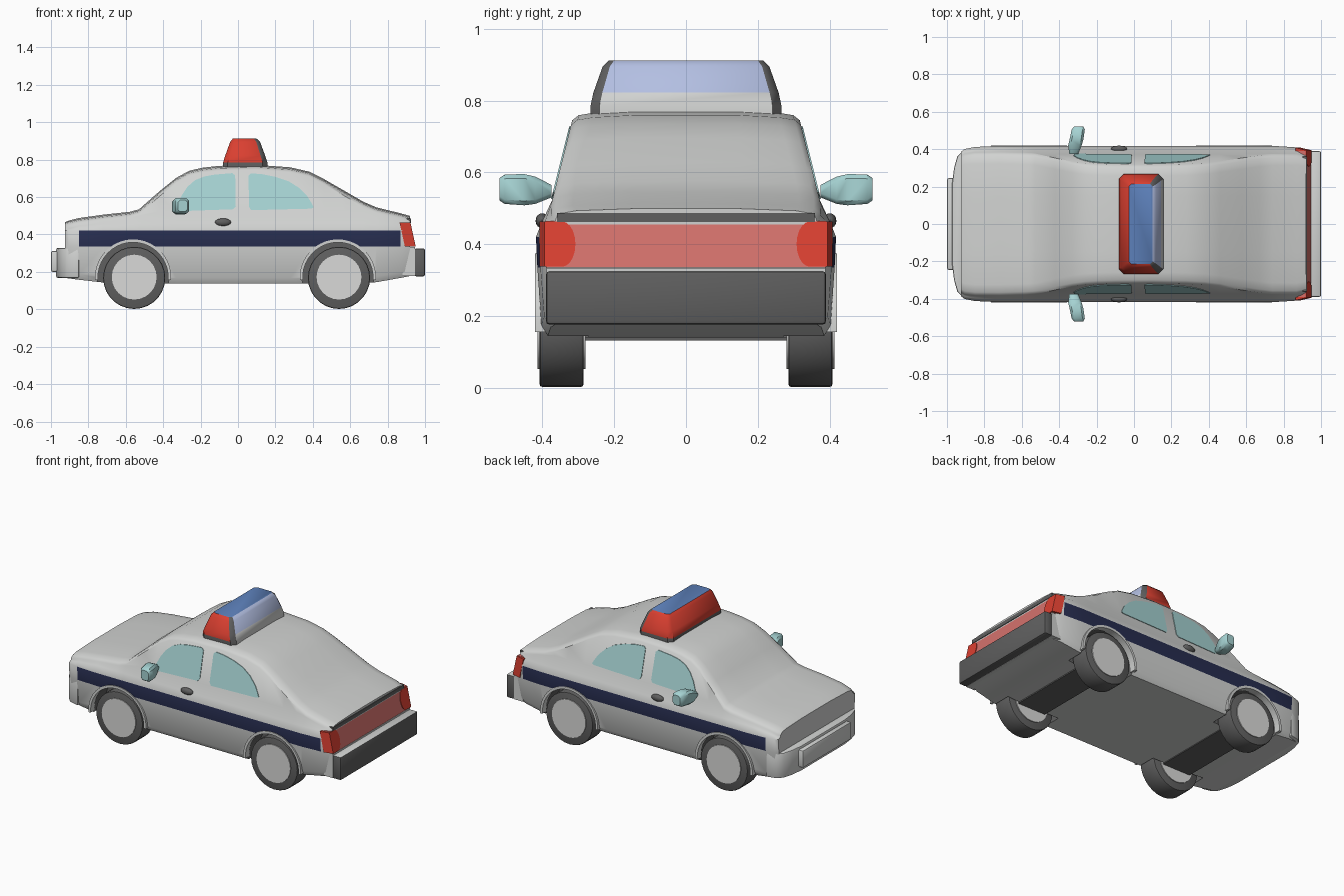
import bpy, bmesh, math
from mathutils import Vector

if "Cube" in bpy.data.objects:
    bpy.data.objects.remove(bpy.data.objects["Cube"])


def mat(name, r, g, b):
    m = bpy.data.materials.new(name)
    m.diffuse_color = (r, g, b, 1)
    m.use_nodes = True
    m.node_tree.nodes["Principled BSDF"].inputs["Base Color"].default_value = m.diffuse_color
    return m


BODY = mat("body_grey", .64, .65, .64)
DARK = mat("dark_grey", .115, .115, .115)
NAVY = mat("navy", .02, .026, .078)
GLASS = mat("teal_glass", .38, .65, .65)
RED = mat("red", .70, .05, .03)
SALMON = mat("pale_red", .66, .165, .15)
BLUE = mat("blue", .11, .22, .50)
PALE = mat("pale_blue", .45, .52, .76)
HUB = mat("hub_grey", .70, .70, .69)


def finish(name, bm, mats, bevel=0, rule=None):
    """Bevel sharp edges, colour faces by a rule and link the object."""
    bmesh.ops.recalc_face_normals(bm, faces=bm.faces[:])
    if bevel:
        edges = [e for e in bm.edges if e.calc_face_angle(0) > math.radians(40)]
        bmesh.ops.bevel(bm, geom=edges, offset=bevel, segments=2, profile=.5, affect='EDGES')
    bm.normal_update()
    if rule:
        for f in bm.faces:
            f.material_index = rule(f.calc_center_median(), f.normal)
    me = bpy.data.meshes.new(name)
    bm.to_mesh(me)
    bm.free()
    for m in mats:
        me.materials.append(m)
    ob = bpy.data.objects.new(name, me)
    bpy.context.collection.objects.link(ob)
    return ob


def loft(name, rings, mats, bevel=0, rule=None):
    """Skin a list of equal closed rings and cap both ends."""
    bm = bmesh.new()
    vs = [[bm.verts.new(p) for p in r] for r in rings]
    n = len(vs[0])
    for a, b in zip(vs, vs[1:]):
        for i in range(n):
            j = (i + 1) % n
            bm.faces.new((a[i], a[j], b[j], b[i]))
    bm.faces.new(vs[0])
    bm.faces.new(vs[-1][::-1])
    return finish(name, bm, mats, bevel, rule)


def box(name, lo, hi, mats, bevel=0, rule=None):
    ring = [(lo[0], lo[1]), (hi[0], lo[1]), (hi[0], hi[1]), (lo[0], hi[1])]
    return loft(name, [[(x, y, z) for x, y in ring] for z in (lo[2], hi[2])], mats, bevel, rule)


def circle(cx, cz, r, n):
    return [(cx + r * math.cos(math.tau * i / n), cz + r * math.sin(math.tau * i / n)) for i in range(n)]


def across(name, pts, y0, y1, mats, bevel=0):
    """Extrude an x-z outline along y."""
    return loft(name, [[(x, y, z) for x, z in pts] for y in (y0, y1)], mats, bevel)


def cabin_y(z):
    return .372 - (z - .525) * .25


# Body shell: station = x, top height, bottom height, width factor
stations = [(-.925, .467, .168, .925), (-.905, .475, .165, .96), (-.85, .489, .158, .985),
            (-.72, .507, .143, 1), (-.58, .522, .138, 1), (-.53, .535, .138, 1),
            (-.42, .632, .138, 1), (-.33, .704, .138, 1), (-.26, .742, .138, 1),
            (-.19, .758, .138, 1), (-.1, .768, .138, 1), (.1, .773, .138, 1),
            (.28, .760, .138, 1), (.38, .737, .138, 1), (.46, .697, .138, 1),
            (.58, .628, .138, 1), (.67, .576, .14, 1), (.74, .546, .145, 1),
            (.87, .514, .168, .98), (.92, .5, .178, .94)]


def section(x, zt, zb, w):
    zs = min(.525, zt - .035)
    ze = zt - .028
    half = [(.385, zb), (.403, zb + .03), (.414, .335), (.418, .42),
            (.402, min(.46, zs - .008)), (cabin_y(zs), zs), (cabin_y(ze), ze),
            (cabin_y(ze) - .018, zt - .014), (cabin_y(ze) - .06, zt - .007), (.15, zt - .001)]
    return [(x, y * w, z) for y, z in half] + [(x, -y * w, z) for y, z in reversed(half)]


def body_rule(c, n):
    stripe = .34 < c.z < .418 and -.85 < c.x < .87 and abs(n.y) > .8
    return 2 if stripe else 0


body = loft("body", [section(*s) for s in stations], [BODY, DARK, NAVY], rule=body_rule)

# Wheel wells cut into each side, lined in dark grey
AXLES = (-.555, .54)
for ax in AXLES:
    for s in (1, -1):
        cut = across("wheel_well_cutter", circle(ax - .006, .17, .192, 40), s * .272, s * .6, [BODY, DARK, NAVY])
        cut.hide_render = True
        for p in cut.data.polygons:
            p.material_index = 1
        md = body.modifiers.new("well", 'BOOLEAN')
        md.operation, md.solver, md.object = 'DIFFERENCE', 'EXACT', cut
        bpy.context.view_layer.objects.active = body
        bpy.ops.object.modifier_apply(modifier=md.name)
        bpy.data.objects.remove(cut)
    # Dark axle strip under the floor
    box("axle_strip", (ax - .1, -.285, .132), (ax + .1, .285, .14), [DARK])

# Side windows
WINDOWS = {
    "front_window": [(-.30, .525), (-.32, .535), (-.323, .56), (-.30, .61), (-.27, .655), (-.23, .69),
                     (-.18, .71), (-.125, .72), (-.03, .728), (-.015, .715), (-.012, .55), (-.025, .535)],
    "rear_window": [(.07, .53), (.058, .55), (.057, .715), (.07, .727), (.13, .722), (.20, .708), (.27, .685),
                    (.325, .65), (.37, .605), (.395, .565), (.405, .545), (.39, .538)]}

for s in (1, -1):
    for name, pts in WINDOWS.items():
        loft(name, [[(x, s * (cabin_y(z) + d), z) for x, z in pts] for d in (-.004, .004)], [GLASS])

    # Wheels with hub discs, and arch lips
    for ax in AXLES:
        across("tyre", circle(ax, .168, .166, 28), s * .285, s * .408, [DARK], .008)
        across("hub", circle(ax, .172, .12, 24), s * .28, s * .413, [HUB])
        ang = [math.radians(-4 + 188 * i / 20) for i in range(21)]
        arc = [(ax - .006 + r * math.cos(a), .17 + r * math.sin(a))
               for r, aa in ((.188, ang), (.204, ang[::-1])) for a in aa]
        across("arch_lip", arc, s * .38, s * .42, [BODY])

    # Wing mirror, leaning back and widening outward
    mirror = []
    for y, x, hw, z0, z1 in ((.375, -.322, .024, .53, .565), (.42, -.316, .036, .512, .588),
                             (.45, -.308, .037, .508, .595), (.505, -.298, .035, .512, .594),
                             (.52, -.296, .026, .522, .584)):
        c = .012
        mirror.append([(x + dx, s * y, z) for dx, z in
                       ((-hw, z0 + c), (-hw + c, z0), (hw - c, z0), (hw, z0 + c),
                        (hw, z1 - c), (hw - c, z1), (-hw + c, z1), (-hw, z1 - c))])
    loft("wing_mirror", mirror, [GLASS])

    # Door handle
    bm = bmesh.new()
    bmesh.ops.create_uvsphere(bm, u_segments=16, v_segments=8, radius=1)
    for v in bm.verts:
        v.co = Vector((v.co.x * .043 - .08, v.co.y * .018 + s * .401, v.co.z * .021 + .465))
    finish("door_handle", bm, [DARK])

    # Corner tail lamp with rounded inner edge, wrapping round the sloped panel
    lamp = [(.408, .337), (.408, .463)] + [
        (.345 - .037 * math.sin(math.pi * i / 10), .40 + .063 * math.cos(math.pi * i / 10)) for i in range(11)]
    loft("tail_lamp", [[(x + (.40 - z) * .22, s * (y - e * (y > .4)), z) for y, z in lamp]
                       for x, e in ((.878, 0), (.936, .014))], [RED])

# Tail panel between the lamps, and dark strip above it
panel = [(-.39, .335), (.39, .335), (.39, .465), (-.39, .465)]
loft("tail_panel", [[(x + (.40 - z) * .22, y, z) for y, z in panel] for x in (.89, .932)], [SALMON])
box("boot_edge_strip", (.90, -.36, .462), (.924, .36, .486), [DARK])

# Rear bumper: dark with a grey top, on a body-coloured skirt
box("rear_skirt", (.88, -.388, .178), (.945, .388, .332), [BODY])
box("rear_bumper", (.942, -.39, .176), (1.0, .39, .325), [DARK, BODY], .01,
    lambda c, n: 1 if n.z > .6 else 0)

# Front bumper with raised centre bar
half = [(-.85, .407), (-.915, .392), (-.945, .36), (-.962, .30), (-.972, .22)]
outline = half + [(x, -y) for x, y in reversed(half)]
loft("front_bumper", [[(x, y, z) for x, y in outline] for z in (.168, .328)], [BODY], .008)
box("front_bumper_bar", (-1.0, -.245, .2), (-.93, .245, .312), [BODY], .01)


# Roof light bar: stacked chamfered rings, coloured by direction
def bar_ring(z, x0, x1, y, c):
    return [(x0 + c, -y, z), (x1 - c, -y, z), (x1, -y + c, z), (x1, y - c, z),
            (x1 - c, y, z), (x0 + c, y, z), (x0, y - c, z), (x0, -y + c, z)]


def bar_rule(c, n):
    if n.z > .9:
        return 1
    if n.x > .3 and abs(n.y) > .3:
        return 3
    if n.x > .3:
        return 2 if c.z > .82 else 4
    return 3 if c.z < .782 else 0


loft("light_bar", [bar_ring(.755, -.08, .157, .266, .025), bar_ring(.785, -.08, .157, .266, .025),
                   bar_ring(.822, -.068, .145, .258, .025), bar_ring(.895, -.042, .118, .232, .02),
                   bar_ring(.912, -.028, .10, .215, .015)], [RED, BLUE, PALE, DARK, BODY], rule=bar_rule)

# Smooth shading with sharp edges kept
for ob in bpy.data.objects:
    ob.select_set(ob.type == 'MESH')
bpy.context.view_layer.objects.active = body
bpy.ops.object.shade_smooth_by_angle(angle=math.radians(42))
